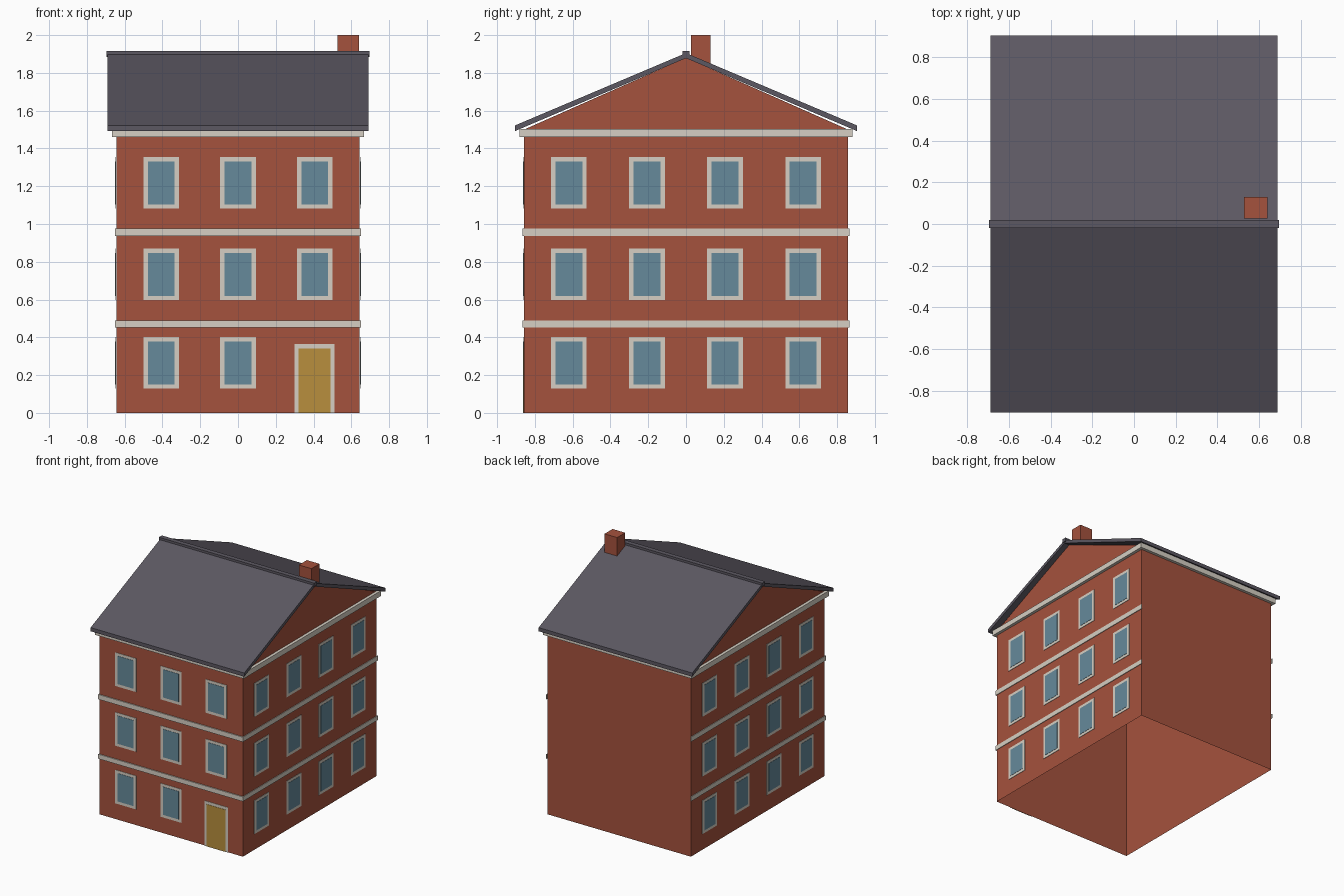
import bpy, bmesh
from mathutils import Vector

if "Cube" in bpy.data.objects:
    bpy.data.objects.remove(bpy.data.objects["Cube"])


def material(name, rgb):
    m = bpy.data.materials.new(name)
    m.use_nodes = True
    m.diffuse_color = (*rgb, 1)
    m.node_tree.nodes["Principled BSDF"].inputs["Base Color"].default_value = (*rgb, 1)
    return m


BRICK = material("brick red", (0.376, 0.084, 0.047))
SLATE = material("slate grey", (0.107, 0.098, 0.122))
TRIM = material("pale stone", (0.672, 0.624, 0.546))
GLASS = material("window blue", (0.133, 0.254, 0.328))
DOOR = material("ochre door", (0.479, 0.275, 0.048))

HX, HY = 0.644, 0.857          # half sizes of the walls


def finish(name, bm, mat):
    bmesh.ops.recalc_face_normals(bm, faces=bm.faces)
    mesh = bpy.data.meshes.new(name)
    bm.to_mesh(mesh)
    bm.free()
    mesh.materials.append(mat)
    obj = bpy.data.objects.new(name, mesh)
    bpy.context.collection.objects.link(obj)
    return obj


def box(name, lo, hi, mat, open_bottom=False):
    bm = bmesh.new()
    bmesh.ops.create_cube(bm, size=1)
    lo, hi = Vector(lo), Vector(hi)
    for v in bm.verts:
        v.co = (lo + hi) / 2 + v.co * (hi - lo)
    if open_bottom:
        bm.normal_update()
        down = [f for f in bm.faces if f.normal.z < -0.9]
        bmesh.ops.delete(bm, geom=down, context="FACES_ONLY")
    return finish(name, bm, mat)


def prism(name, profile, half, mat):
    """Extrude a (y, z) profile along x."""
    bm = bmesh.new()
    face = bm.faces.new([bm.verts.new((-half, y, z)) for y, z in profile])
    new = bmesh.ops.extrude_face_region(bm, geom=[face])["geom"]
    verts = [g for g in new if isinstance(g, bmesh.types.BMVert)]
    bmesh.ops.translate(bm, verts=verts, vec=(2 * half, 0, 0))
    return finish(name, bm, mat)


def plate(name, side, centre, z0, z1, half, depth, mat):
    """Thin plate on the front (side 0), or on the +x / -x wall (side 1 / -1)."""
    a, b, gap = centre - half, centre + half, 0.001
    if side == 0:
        return box(name, (a, -HY - depth, z0), (b, -HY - gap, z1), mat)
    x0, x1 = sorted((side * (HX + gap), side * (HX + depth)))
    return box(name, (x0, a, z0), (x1, b, z1), mat)


def window(name, side, centre, z):
    plate(name + "_frame", side, centre, z - 0.136, z + 0.136, 0.094, 0.004, TRIM)
    plate(name + "_glass", side, centre, z - 0.114, z + 0.114, 0.071, 0.006, GLASS)


# Walls, open underneath, and the cornice slab on top
box("walls", (-HX, -HY, 0), (HX, HY, 1.48), BRICK, open_bottom=True)
box("cornice", (-0.668, -0.881, 1.46), (0.668, 0.881, 1.503), TRIM)

# Gable, roof and ridge
prism("gable", [(-HY, 1.5), (HY, 1.5), (0, 1.88)], HX, BRICK)
prism("roof", [(-0.905, 1.492), (-0.905, 1.522), (0, 1.905),
               (0.905, 1.522), (0.905, 1.492), (0, 1.878)], 0.69, SLATE)
box("ridge_cap", (-0.697, -0.019, 1.885), (0.697, 0.019, 1.915), SLATE)
box("chimney", (0.528, 0.027, 1.8), (0.641, 0.13, 2.0), BRICK)

# Floor bands on the front and both sides
for level, (z0, z1) in (("lower", (0.453, 0.49)), ("upper", (0.936, 0.975))):
    plate(level + "_front_band", 0, 0, z0, z1, 0.649, 0.009, TRIM)
    for side, label in ((1, "left"), (-1, "right")):
        plate(f"{level}_{label}_band", side, 0, z0, z1, 0.866, 0.006, TRIM)

# Windows: three storeys, the door takes one front bay
for floor, z in enumerate((0.265, 0.733, 1.218)):
    for col, x in enumerate((-0.406, 0, 0.406)):
        if floor or col < 2:
            window(f"front_window_{floor}_{col}", 0, x, z)
    for side, label in ((1, "left"), (-1, "right")):
        for col in range(4):
            window(f"{label}_window_{floor}_{col}", side, (col - 1.5) * 0.413, z)

# Front door
plate("door_frame", 0, 0.406, 0, 0.365, 0.106, 0.004, TRIM)
plate("door_panel", 0, 0.406, 0, 0.342, 0.085, 0.006, DOOR)
